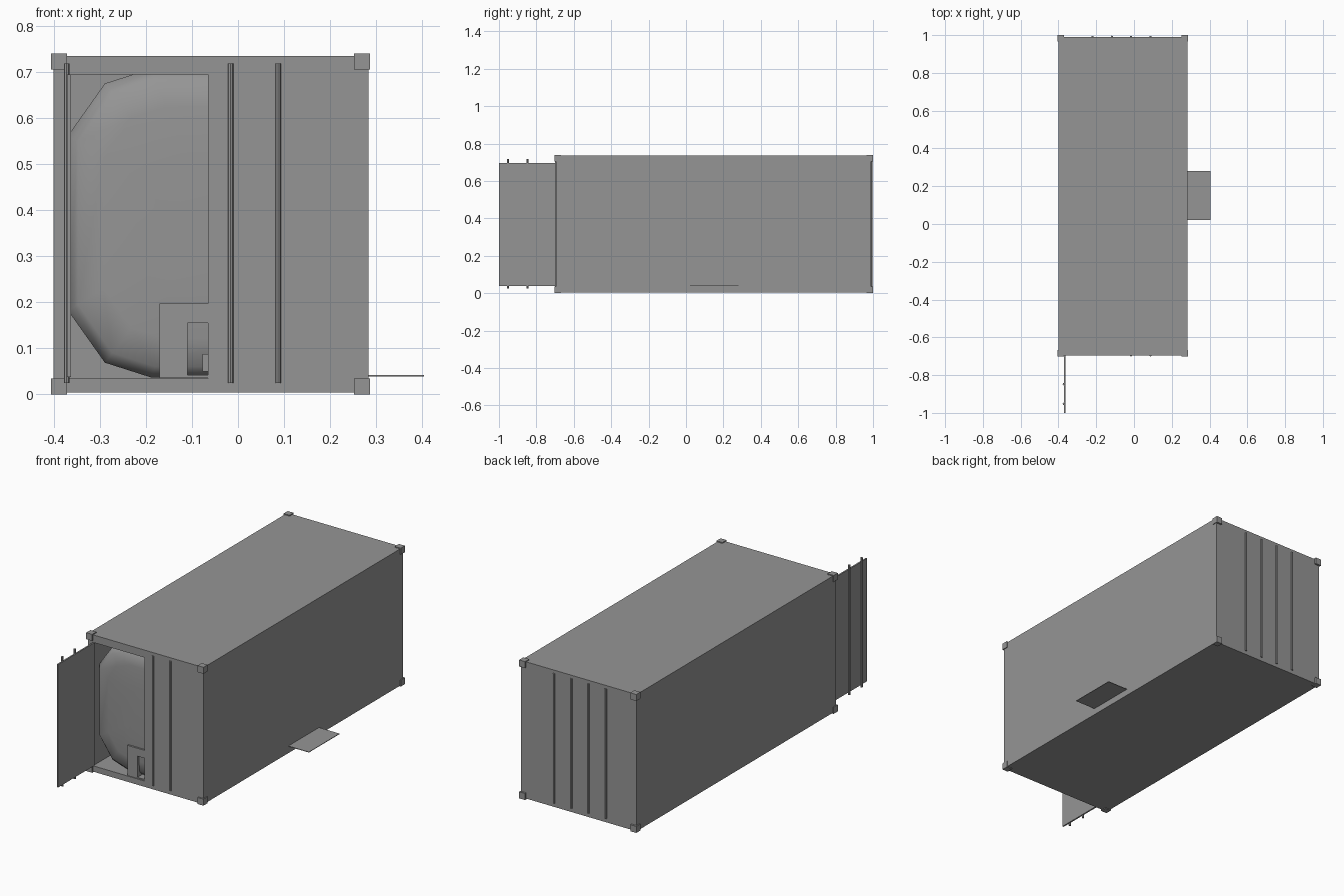
import bpy, bmesh, math
from mathutils import Matrix

if "Cube" in bpy.data.objects:
    bpy.data.objects.remove(bpy.data.objects["Cube"])

grey = bpy.data.materials.new("steel_grey")
grey.diffuse_color = (0.3, 0.3, 0.3, 1)
grey.use_nodes = True
grey.node_tree.nodes["Principled BSDF"].inputs["Base Color"].default_value = grey.diffuse_color


def finish(name, bm):
    bmesh.ops.recalc_face_normals(bm, faces=bm.faces)
    me = bpy.data.meshes.new(name)
    bm.to_mesh(me)
    bm.free()
    me.materials.append(grey)
    ob = bpy.data.objects.new(name, me)
    bpy.context.collection.objects.link(ob)
    return ob


def box(name, x0, x1, y0, y1, z0, z1):
    bm = bmesh.new()
    mid = Matrix.Translation(((x0 + x1) / 2, (y0 + y1) / 2, (z0 + z1) / 2))
    bmesh.ops.create_cube(bm, size=1, matrix=mid @ Matrix.Diagonal((x1 - x0, y1 - y0, z1 - z0, 1)))
    return finish(name, bm)


def rod(name, x, y, z0=0.025, z1=0.718, r=0.006):
    bm = bmesh.new()
    bmesh.ops.create_cone(bm, cap_ends=True, segments=8, radius1=r, radius2=r, depth=z1 - z0,
                          matrix=Matrix.Translation((x, y, (z0 + z1) / 2)))
    return finish(name, bm)


def cut(ob, cutter):
    mod = ob.modifiers.new("cut", 'BOOLEAN')
    mod.operation, mod.object, mod.solver = 'DIFFERENCE', cutter, 'EXACT'
    cutter.hide_render = True
    cutter.hide_viewport = True


CX, CZ = -0.059, 0.372

# Hollow container with the left front doorway open
body = box("container_body", -0.401, 0.283, -0.695, 0.99, 0.004, 0.735)
cut(body, box("cavity_cutter", -0.371, 0.253, -0.675, 0.97, 0.035, 0.705))
cut(body, box("doorway_cutter", -0.371, -0.065, -0.8, -0.6, 0.035, 0.695))

# Eight corner castings
for x0 in (-0.406, 0.252):
    for y0 in (-0.702, 0.965):
        for z0 in (0.0, 0.705):
            box("corner_casting", x0, x0 + 0.035, y0, y0 + 0.035, z0, z0 + 0.035)

# Open door leaf with its locking rods
box("open_door", -0.371, -0.363, -1.0, -0.695, 0.038, 0.695)
for y in (-0.952, -0.848):
    rod("open_door_rod", -0.372, y)

# Locking rods on the closed front leaf and on the rear doors
for x in (-0.016, 0.087):
    rod("front_rod", x, -0.695)
for x in (-0.22, -0.117, -0.016, 0.087):
    rod("rear_rod", x, 0.991)

# Side step plate
box("side_step", 0.28, 0.404, 0.022, 0.28, 0.039, 0.042)

# Rounded liner bag filling the container, with bulging ends
quarter = [(0.31, 0.19), (0.23, 0.303), (0.13, 0.335)]
profile = quarter + [(-x, z) for x, z in reversed(quarter)]
profile += [(-x, -z) for x, z in profile]
bm = bmesh.new()
rings = []
for y, s in ((-0.684, 0.4), (-0.68, 0.75), (-0.672, 0.93), (-0.645, 1.0),
             (0.94, 1.0), (0.955, 0.93), (0.963, 0.75), (0.966, 0.4)):
    rings.append([bm.verts.new((CX + x * s, y, CZ + z * s)) for x, z in profile])
n = len(profile)
for a, b in zip(rings, rings[1:]):
    for i in range(n):
        bm.faces.new((a[i], a[(i + 1) % n], b[(i + 1) % n], b[i]))
bm.faces.new(rings[0])
bm.faces.new(rings[-1])
for f in bm.faces:
    f.smooth = True
finish("liner_bag", bm)

# Discharge box with a recess and outlet valve
outlet = box("discharge_box", CX - 0.111, CX + 0.111, -0.692, -0.6, 0.036, 0.197)
cut(outlet, box("recess_cutter", CX - 0.051, CX + 0.051, -0.72, -0.65, 0.042, 0.155))
box("outlet_valve", CX - 0.018, CX + 0.018, -0.68, -0.645, 0.05, 0.088)
